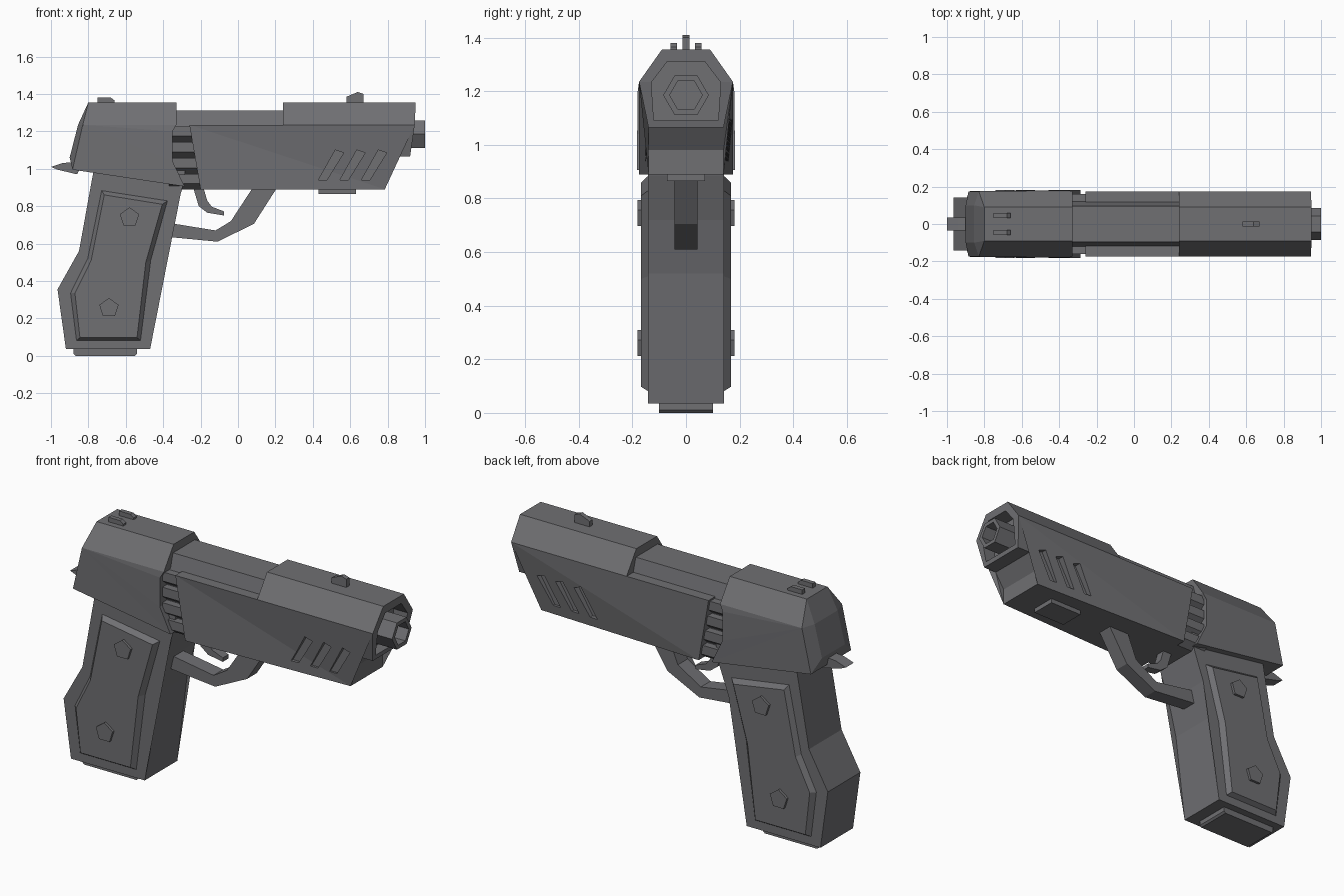
import bpy, bmesh, math
from mathutils import Matrix

cube = bpy.data.objects.get("Cube")
if cube:
    bpy.data.objects.remove(cube, do_unlink=True)

COLOUR = (0.16, 0.16, 0.17, 1)
metal = bpy.data.materials.new("dark grey metal")
metal.use_nodes = True
metal.diffuse_color = COLOUR
metal.node_tree.nodes["Principled BSDF"].inputs["Base Color"].default_value = COLOUR


def finish(name, bm):
    bmesh.ops.recalc_face_normals(bm, faces=bm.faces)
    mesh = bpy.data.meshes.new(name)
    bm.to_mesh(mesh)
    bm.free()
    mesh.materials.append(metal)
    obj = bpy.data.objects.new(name, mesh)
    bpy.context.scene.collection.objects.link(obj)
    return obj


def loft(bm, loop_a, loop_b):
    """Closed solid between two matching loops of points."""
    a = [bm.verts.new(p) for p in loop_a]
    b = [bm.verts.new(p) for p in loop_b]
    bm.faces.new(a)
    bm.faces.new(b[::-1])
    for i in range(len(a)):
        j = (i + 1) % len(a)
        bm.faces.new((a[i], b[i], b[j], a[j]))


def slab(name, *profiles, y=None):
    """Symmetric solid; each profile point is (x, z, half width)."""
    bm = bmesh.new()
    for prof in profiles:
        pts = [(p[0], y if y else p[2], p[1]) for p in prof]
        loft(bm, pts, [(px, -py, pz) for px, py, pz in pts])
    bmesh.ops.triangulate(bm, faces=[f for f in bm.faces if len(f.verts) > 4])
    return finish(name, bm)


def side_plates(name, outer, inner, y0, y1):
    """Pair of raised plates, tapering from outer loop to inner loop."""
    bm = bmesh.new()
    for s in (-1, 1):
        loft(bm, [(x, s * y0, z) for x, z in outer], [(x, s * y1, z) for x, z in inner])
    return finish(name, bm)


def rect(x0, x1, z0, z1, w0, w1=None):
    """Rectangle profile with half width w0 at the bottom and w1 at the top."""
    w1 = w0 if w1 is None else w1
    return [(x0, z0, w0), (x1, z0, w0), (x1, z1, w1), (x0, z1, w1)]


def cut(obj, cutter):
    mod = obj.modifiers.new("cut", 'BOOLEAN')
    mod.operation, mod.solver, mod.object = 'DIFFERENCE', 'EXACT', cutter
    bpy.context.view_layer.update()
    bpy.context.view_layer.objects.active = obj
    bpy.ops.object.modifier_apply(modifier=mod.name)


TOP, SHOULDER, W, FLAT = 1.355, 1.235, 0.175, 0.09

# Front slide: chamfered top and tapering lower body
front_top = slab("front_slide_top", [(0.24, SHOULDER, W), (0.945, SHOULDER, W),
                                     (0.95, TOP, FLAT), (0.24, TOP, FLAT)])
lower_body = slab("front_lower_body", [
    (-0.26, SHOULDER, W), (-0.2, 0.89, W), (0.785, 0.89, 0.14), (0.785, 0.98, 0.14),
    (0.84, 1.065, 0.14), (0.92, 1.065, 0.14), (0.945, SHOULDER, W)])

# Hollow around the barrel at the muzzle
hollow = slab("muzzle_cutter", rect(0.86, 1.1, 1.225, 1.31, 0.135, 0.07),
              )
hollow_low = slab("muzzle_lower_cutter", rect(0.86, 1.1, 1.09, 1.24, 0.12, 0.13))
cut(front_top, hollow)
cut(lower_body, hollow_low)

# Slanted side slots
bm = bmesh.new()
for i in range(3):
    x = 0.43 + 0.115 * i
    slot = [(x, 0.94), (x + 0.045, 0.94), (x + 0.135, 1.085), (x + 0.09, 1.1)]
    for s in (-1, 1):
        loft(bm, [(px, s * 0.135, pz) for px, pz in slot],
             [(px, s * 0.3, pz) for px, pz in slot])
slots = finish("slot_cutter", bm)
cut(lower_body, slots)
for helper in (hollow, hollow_low, slots):
    bpy.data.objects.remove(helper, do_unlink=True)

# Hexagonal barrel with a sunken bore
bm = bmesh.new()
bmesh.ops.create_cone(bm, cap_ends=True, segments=6, radius1=0.085, radius2=0.085, depth=0.2,
                      matrix=Matrix.Translation((0.9, 0, 1.185)) @ Matrix.Rotation(math.pi / 2, 4, 'Y'))
muzzle = max(bm.faces, key=lambda f: f.calc_center_median().x)
bmesh.ops.inset_individual(bm, faces=[muzzle], thickness=0.024)
bore = bmesh.ops.extrude_discrete_faces(bm, faces=[muzzle])["faces"][0]
bmesh.ops.translate(bm, verts=bore.verts, vec=(-0.1, 0, 0))
finish("barrel", bm)

# Narrow middle slide and inner core
slab("middle_slide", rect(-0.4, 0.26, SHOULDER - 0.03, 1.31, 0.125, 0.095))
slab("inner_core", rect(-0.4, -0.15, 0.9, 1.22, 0.12))

# Ribs in the gap between rear and front
ribs = []
for i in range(4):
    z = 1.225 - 0.085 * i
    ribs += [rect(-0.37, -0.19, z - 0.05, z, 0.16), rect(-0.37, -0.19, z - 0.08, z - 0.05, 0.12, 0.16)]
slab("grip_ribs", *ribs)

# Rear slide with chamfered back
slab("rear_slide",
     [(-0.33, SHOULDER, W), (-0.33, TOP, FLAT), (-0.8, TOP, FLAT), (-0.83, SHOULDER, W)],
     [(-0.33, SHOULDER, W), (-0.83, SHOULDER, W), (-0.885, 0.995, W),
      (-0.285, 0.905, 0.182), (-0.35, 1.04, 0.182), (-0.35, 1.2, 0.18)],
     [(-0.83, SHOULDER, W), (-0.885, 0.995, W), (-0.9, 1.06, 0.1), (-0.855, SHOULDER, 0.1)],
     [(-0.8, TOP, FLAT), (-0.83, SHOULDER, W), (-0.855, SHOULDER, 0.1)])

# Hammer
slab("hammer", [(-1.0, 1.01), (-0.965, 0.995), (-0.86, 0.97), (-0.83, 1.03),
                (-0.89, 1.035), (-0.94, 1.03)], y=0.035)

# Sights
slab("front_sight", [(0.58, 1.34), (0.58, 1.385), (0.64, 1.41), (0.67, 1.4), (0.67, 1.34)], y=0.013)
sight = [(-0.75, 1.34), (-0.75, 1.38), (-0.68, 1.38), (-0.66, 1.365), (-0.66, 1.34)]
side_plates("rear_sights", sight, sight, 0.033, 0.058)

# Rail plate under the front
slab("under_plate", rect(0.43, 0.63, 0.865, 0.9, 0.07))

# Trigger and guard
slab("trigger", [(-0.24, 0.9), (-0.21, 0.8), (-0.165, 0.765), (-0.075, 0.75), (-0.075, 0.772),
                 (-0.14, 0.797), (-0.165, 0.83), (-0.185, 0.9)], y=0.025)
slab("trigger_guard", [(0.2, 0.9), (0.2, 0.885), (0.085, 0.705), (-0.11, 0.61), (-0.39, 0.637),
                       (-0.38, 0.712), (-0.12, 0.67), (0.02, 0.755), (0.08, 0.9)], y=0.042)

# Grip frame, side panels and base plate
slab("grip", [(-0.77, 1.0), (-0.785, 0.92), (-0.85, 0.56), (-0.965, 0.355), (-0.92, 0.035),
              (-0.47, 0.035), (-0.41, 0.52), (-0.36, 0.72), (-0.3, 0.885), (-0.28, 1.0)], y=0.142)
side_plates("grip_panels",
            [(-0.73, 0.885), (-0.375, 0.83), (-0.465, 0.51), (-0.52, 0.08),
             (-0.865, 0.08), (-0.897, 0.335), (-0.805, 0.52)],
            [(-0.715, 0.86), (-0.405, 0.81), (-0.493, 0.5), (-0.54, 0.097),
             (-0.845, 0.097), (-0.872, 0.335), (-0.785, 0.51)], 0.14, 0.167)
slab("base_plate", [(-0.88, 0.01), (-0.87, 0.0), (-0.55, 0.0), (-0.54, 0.01),
                    (-0.54, 0.04), (-0.88, 0.04)], y=0.1)

# Five-sided grip screws
for label, cx, cz in (("upper", -0.58, 0.74), ("lower", -0.69, 0.255)):
    ring = [(cx + 0.054 * math.sin(k * math.tau / 5), cz + 0.054 * math.cos(k * math.tau / 5))
            for k in range(5)]
    side_plates(label + "_grip_screws", ring, ring, 0.15, 0.181)
